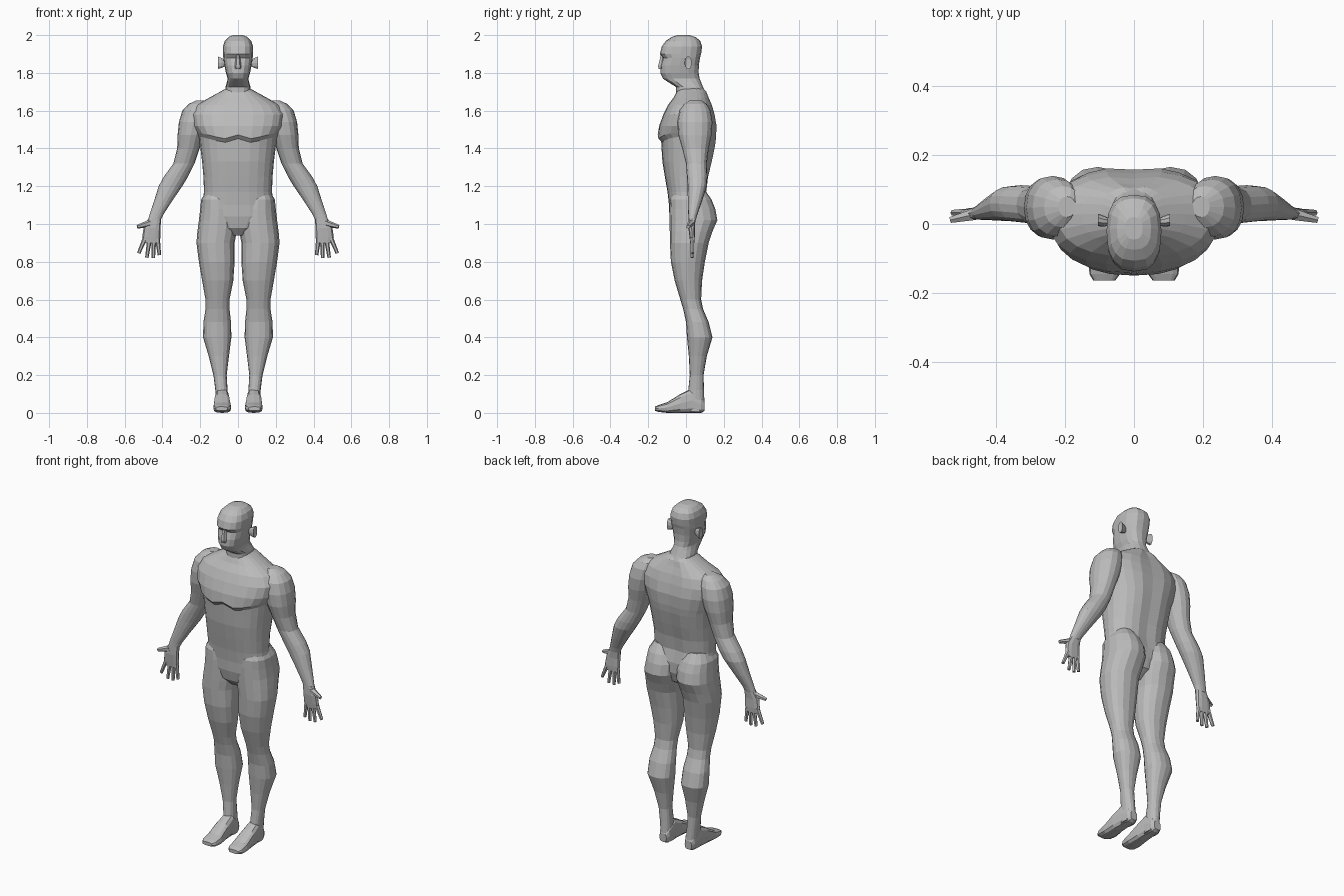
import bpy, bmesh, math
from mathutils import Vector, Matrix

skin = bpy.data.materials.new("clay grey")
skin.diffuse_color = (0.5, 0.5, 0.5, 1)


def finish(name, bm, mirror):
    bmesh.ops.recalc_face_normals(bm, faces=bm.faces)
    me = bpy.data.meshes.new(name)
    bm.to_mesh(me)
    bm.free()
    me.materials.append(skin)
    ob = bpy.data.objects.new(name, me)
    bpy.context.collection.objects.link(ob)
    if mirror:
        ob.modifiers.new("mirror", 'MIRROR').use_axis[0] = True
    return ob


def add_loft(bm, rings, sides=16, power=2.3, axis='z'):
    """Rings are (position along axis, min a, max a, min b, max b)."""
    loops = []
    for t, a0, a1, b0, b1 in rings:
        loop = []
        for i in range(sides):
            ang = 2 * math.pi * i / sides
            c, s = math.cos(ang), math.sin(ang)
            a = (a0 + a1) / 2 + (a1 - a0) / 2 * math.copysign(abs(c) ** (2 / power), c)
            b = (b0 + b1) / 2 + (b1 - b0) / 2 * math.copysign(abs(s) ** (2 / power), s)
            co = {'z': (a, b, t), 'y': (a, t, b), 'x': (t, a, b)}[axis]
            loop.append(bm.verts.new(co))
        loops.append(loop)
    for lo, hi in zip(loops, loops[1:]):
        for i in range(sides):
            j = (i + 1) % sides
            bm.faces.new((lo[i], lo[j], hi[j], hi[i]))
    bm.faces.new(loops[0])
    bm.faces.new(loops[-1])


def loft(name, rings, mirror=True, **kw):
    bm = bmesh.new()
    add_loft(bm, rings, **kw)
    return finish(name, bm, mirror)


def add_finger(bm, p, q, r0, r1):
    p, q = Vector(p), Vector(q)
    rot = (q - p).to_track_quat('Z', 'Y').to_matrix().to_4x4()
    bmesh.ops.create_cone(bm, cap_ends=True, segments=6, radius1=r0, radius2=r1,
                          depth=(q - p).length,
                          matrix=Matrix.Translation((p + q) / 2) @ rot)


def centred(rows):
    return [(z, -w, w, f, b) for z, w, f, b in rows]


# Torso with overhanging chest and spine groove
torso = loft("torso", centred([
    (.94, .04, -.04, .04), (.98, .12, -.075, .1), (1.04, .185, -.088, .12),
    (1.1, .19, -.09, .125), (1.17, .18, -.098, .11), (1.25, .183, -.112, .12),
    (1.33, .19, -.125, .14), (1.41, .2, -.13, .157), (1.432, .205, -.132, .16),
    (1.452, .215, -.15, .163), (1.52, .24, -.142, .166), (1.58, .25, -.12, .155),
    (1.63, .22, -.095, .14), (1.67, .15, -.065, .122), (1.70, .095, -.05, .11),
    (1.72, .06, -.04, .09)]), mirror=False, sides=24, power=2.4)
for v in torso.data.vertices:
    x, y, z = v.co
    if 1.42 < z < 1.47 and y < 0:
        v.co.z += .25 * max(0, abs(x) - .08) + (.02 if abs(x) < .01 else 0)
    if abs(x) < .01 and y > .05 and z > 1.1:
        v.co.y -= .008

# Neck and head
loft("head", centred([
    (1.64, .08, -.05, .115), (1.69, .07, -.052, .108), (1.725, .066, -.052, .09),
    (1.755, .058, -.1, .078), (1.77, .055, -.122, .072), (1.80, .064, -.136, .067),
    (1.84, .072, -.134, .068), (1.88, .078, -.122, .074), (1.90, .079, -.138, .08),
    (1.94, .08, -.128, .085), (1.97, .07, -.107, .075), (1.99, .05, -.075, .05),
    (2.0, .025, -.045, .02)]), mirror=False, power=2.6)
loft("nose", [(1.82, -.016, .016, -.146, -.11), (1.835, -.018, .018, -.15, -.11),
              (1.895, -.009, .009, -.135, -.11)], mirror=False, sides=6)
loft("ear", [(.068, -.002, .016, 1.835, 1.87), (.088, -.008, .024, 1.825, 1.88),
             (.105, -.006, .03, 1.82, 1.888), (.102, .004, .02, 1.835, 1.875)],
     axis='x', sides=10)

# Arms, shoulder to wrist
loft("arm", [
    (1.655, .17, .22, .02, .08), (1.635, .15, .262, -.01, .11),
    (1.6, .15, .295, -.035, .13), (1.54, .16, .313, -.045, .14),
    (1.47, .18, .32, -.04, .135), (1.4, .203, .322, -.02, .12),
    (1.32, .23, .342, 0, .11), (1.25, .265, .393, .005, .113),
    (1.2, .295, .42, .008, .11), (1.12, .35, .445, .01, .085),
    (1.05, .395, .468, .012, .06), (1.02, .41, .477, .012, .052)], power=2.2)

# Hands with palms forward and thumbs outward
hand = bmesh.new()
add_loft(hand, [(1.03, .407, .474, .012, .052), (.98, .41, .5, .012, .047),
                (.93, .41, .507, .018, .047), (.9, .417, .495, .022, .045)],
         sides=10, power=2.6)
for x0, z0, x1, z1 in [(.49, .93, .526, .845), (.468, .92, .483, .822),
                       (.446, .92, .448, .82), (.426, .92, .416, .835)]:
    add_finger(hand, (x0, .033, z0), (x1, .033, z1), .013, .009)
add_finger(hand, (.465, .028, 1.005), (.533, .012, .985), .019, .01)
finish("hand", hand, True)

# Legs, hip to ankle
loft("leg", [
    (1.18, .06, .165, -.06, .1), (1.13, .02, .195, -.085, .135),
    (1.08, .004, .2, -.087, .155), (1.02, .004, .207, -.087, .166),
    (.96, .007, .215, -.086, .14), (.9, .018, .22, -.085, .12),
    (.8, .018, .207, -.08, .1), (.7, .025, .19, -.06, .085),
    (.6, .045, .172, -.03, .08), (.55, .045, .172, -.015, .09),
    (.48, .037, .183, 0, .12), (.4, .035, .185, .005, .14),
    (.3, .048, .155, .015, .11), (.2, .06, .13, .02, .093),
    (.12, .055, .12, .012, .095), (.05, .05, .115, 0, .098),
    (.01, .05, .115, 0, .095)])

# Feet, heel to toe
loft("foot", [
    (.098, .06, .105, .01, .06), (.08, .05, .115, 0, .09),
    (.03, .048, .12, 0, .13), (-.03, .042, .127, 0, .1),
    (-.1, .036, .131, 0, .056), (-.145, .04, .13, .005, .042),
    (-.165, .055, .118, .012, .033)], axis='y', sides=12, power=3)
